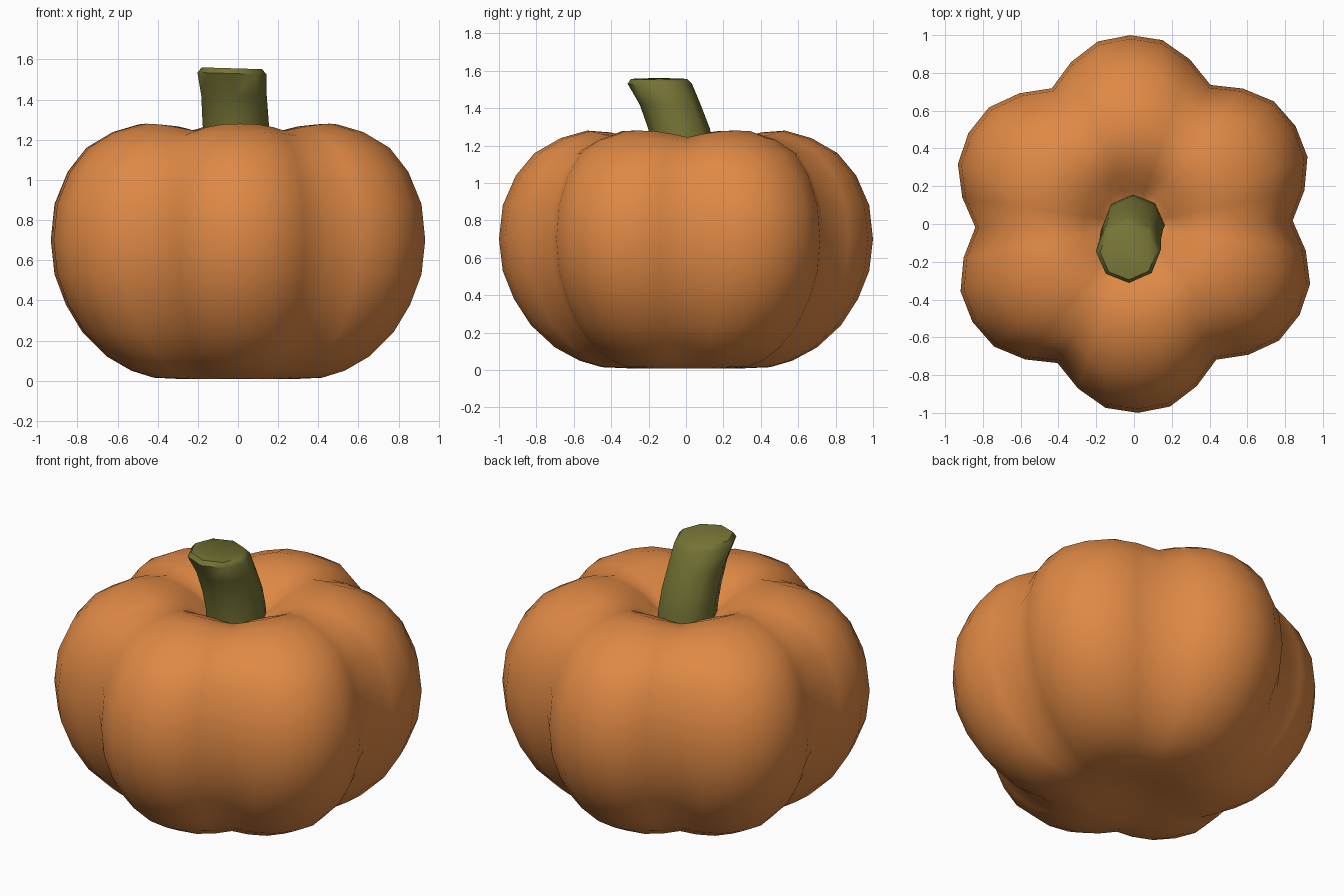
import bpy, bmesh, math

if "Cube" in bpy.data.objects:
    bpy.data.objects.remove(bpy.data.objects["Cube"])


def material(name, rgb):
    m = bpy.data.materials.new(name)
    m.diffuse_color = (*rgb, 1)
    m.use_nodes = True
    m.node_tree.nodes["Principled BSDF"].inputs["Base Color"].default_value = m.diffuse_color
    return m


def loft(name, rings, mat, cap_points=None):
    """Skin a stack of closed rings; close the ends with faces or pole points."""
    bm = bmesh.new()
    loops = [[bm.verts.new(p) for p in ring] for ring in rings]
    n = len(loops[0])
    for a, b in zip(loops, loops[1:]):
        for i in range(n):
            k = (i + 1) % n
            bm.faces.new((a[i], a[k], b[k], b[i]))
    if cap_points:
        for loop, p in zip((loops[0], loops[-1]), cap_points):
            pole = bm.verts.new(p)
            for i in range(n):
                bm.faces.new((loop[i], loop[(i + 1) % n], pole))
    else:
        bm.faces.new(loops[0])
        bm.faces.new(loops[-1])
    bmesh.ops.recalc_face_normals(bm, faces=bm.faces[:])
    me = bpy.data.meshes.new(name)
    bm.to_mesh(me)
    bm.free()
    me.materials.append(mat)
    ob = bpy.data.objects.new(name, me)
    bpy.context.collection.objects.link(ob)
    return ob


def smooth(ob, angle):
    bpy.ops.object.select_all(action='DESELECT')
    ob.select_set(True)
    bpy.context.view_layer.objects.active = ob
    bpy.ops.object.shade_smooth_by_angle(angle=math.radians(angle))


orange = material("pumpkin orange", (0.74, 0.25, 0.059))
green = material("stem green", (0.18, 0.175, 0.036))

# Pumpkin body: lobe profile (radius, height), pinched by six grooves
profile = [(0.14, 0.035), (0.29, 0.008), (0.45, 0.015), (0.57, 0.05), (0.70, 0.12),
           (0.83, 0.24), (0.92, 0.38), (0.98, 0.53), (1.0, 0.70), (0.98, 0.88),
           (0.91, 1.04), (0.81, 1.16), (0.67, 1.24), (0.53, 1.28), (0.40, 1.27),
           (0.28, 1.22), (0.19, 1.15), (0.11, 1.10)]
lobe = [0.84, 0.92, 0.985, 1.0, 0.985, 0.92]
turn = math.radians(1.2)
rings = []
for r, z in profile:
    fade = min(1, max(0, (r - 0.1) / 0.35))
    ring = []
    for i in range(36):
        pinch = 1 - lobe[i % 6]
        rr = r * (1 - pinch * fade)
        # grooves sink a little into the crown
        zz = z - (0.25 * pinch * math.sin(math.pi * min(1, r / 0.8)) if z > 1 else 0)
        a = turn + i * math.tau / 36
        ring.append((rr * math.cos(a), rr * math.sin(a), zz))
    rings.append(ring)
body = loft("pumpkin_body", rings, orange, [(0, 0, 0.045), (0, 0, 1.08)])
smooth(body, 180)

# Stem: eight-sided, leaning forward, with a narrow bevel at the top
path = [(0.0, -0.005, 1.05, 0.165), (-0.005, -0.015, 1.18, 0.165),
        (-0.012, -0.037, 1.29, 0.165), (-0.02, -0.085, 1.42, 0.163),
        (-0.03, -0.14, 1.53, 0.172), (-0.03, -0.145, 1.556, 0.15)]
stem_rings = []
for x, y, z, r in path:
    ring = []
    for i in range(8):
        a = i * math.tau / 8 + turn
        dx, dy = r * math.cos(a), r * math.sin(a)
        ring.append((x + dx, y + dy, z - 0.03 * dx * (z > 1.5)))
    stem_rings.append(ring)
stem = loft("stem", stem_rings, green)
smooth(stem, 50)
